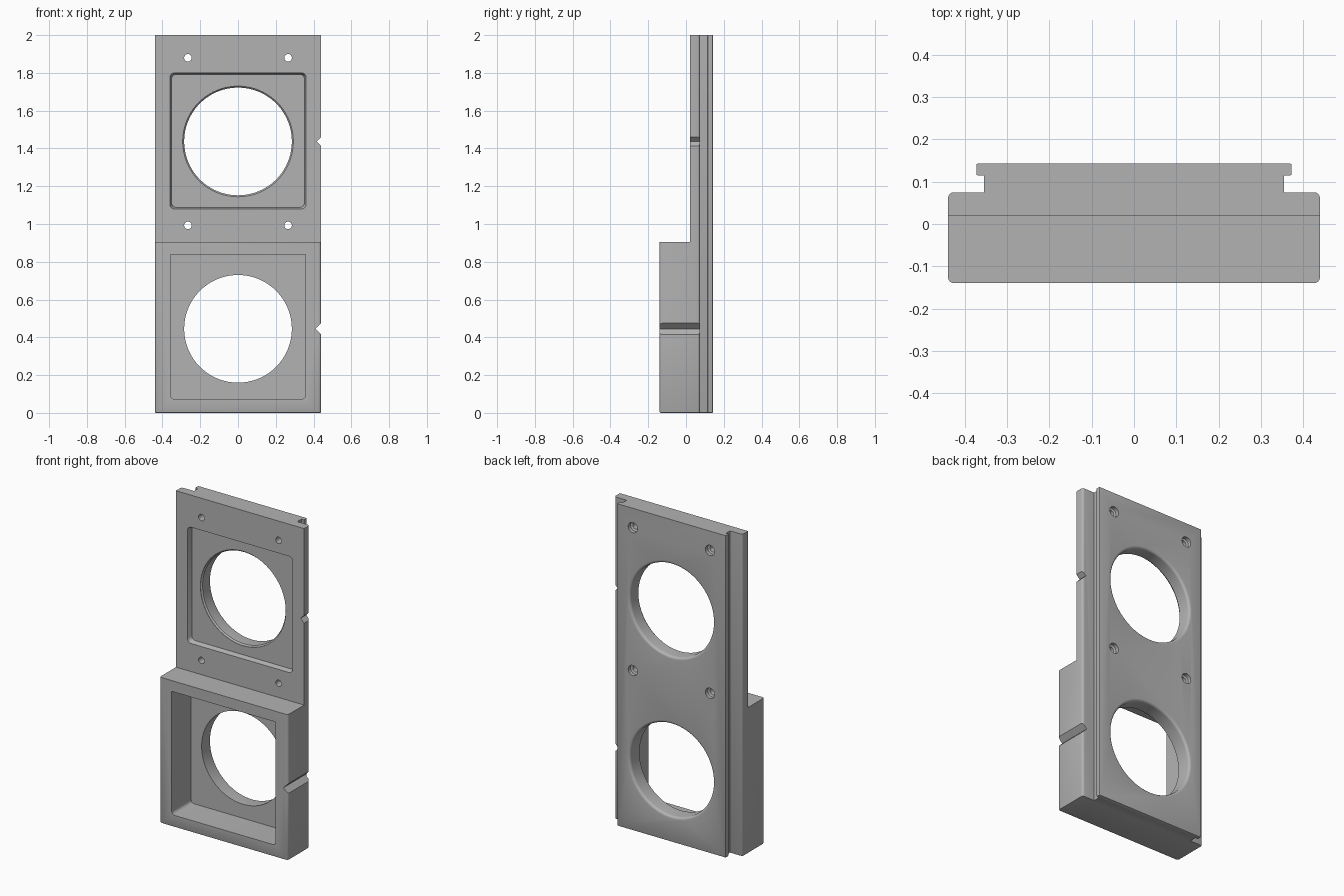
import bpy
import bmesh
from math import sin, cos, pi
from mathutils import Vector

old = bpy.data.objects.get("Cube")
if old:
    bpy.data.objects.remove(old, do_unlink=True)

grey = bpy.data.materials.new("plain grey")
grey.use_nodes = True
colour = (0.45, 0.45, 0.45, 1)
grey.diffuse_color = colour
grey.node_tree.nodes["Principled BSDF"].inputs["Base Color"].default_value = colour


def loft(name, loops):
    """Closed solid through matching loops of points."""
    bm = bmesh.new()
    rings = [[bm.verts.new(p) for p in loop] for loop in loops]
    n = len(rings[0])
    for a, b in zip(rings, rings[1:]):
        for i in range(n):
            j = (i + 1) % n
            bm.faces.new((a[i], a[j], b[j], b[i]))
    bm.faces.new(rings[0])
    bm.faces.new(rings[-1])
    bmesh.ops.recalc_face_normals(bm, faces=bm.faces)
    mesh = bpy.data.meshes.new(name)
    bm.to_mesh(mesh)
    bm.free()
    mesh.materials.append(grey)
    obj = bpy.data.objects.new(name, mesh)
    bpy.context.collection.objects.link(obj)
    return obj


def rounded(corners, steps=4):
    """Round each (x, y, radius) corner of a polygon."""
    out = []
    for i, (x, y, r) in enumerate(corners):
        p = Vector((x, y))
        if not r:
            out.append(p)
            continue
        a = p + (Vector(corners[i - 1][:2]) - p).normalized() * r
        b = p + (Vector(corners[(i + 1) % len(corners)][:2]) - p).normalized() * r
        centre = a + b - p
        for k in range(steps + 1):
            t = k / steps * pi / 2
            out.append(centre + (a - centre) * cos(t) + (b - centre) * sin(t))
    return out


def upright(points, y):
    return [(p[0], y, p[1]) for p in points]


def cut(body, cutter):
    cutter.hide_render = True
    mod = body.modifiers.new("cut", 'BOOLEAN')
    mod.operation = 'DIFFERENCE'
    mod.solver = 'EXACT'
    mod.object = cutter
    bpy.context.view_layer.objects.active = body
    bpy.ops.object.modifier_apply(modifier=mod.name)
    bpy.data.objects.remove(cutter, do_unlink=True)


def round_cutter(name, x, z, steps, sides):
    """Turned cutter along y from (y, radius) steps."""
    return loft(name, [[(x + r * cos(2 * pi * i / sides), y, z + r * sin(2 * pi * i / sides))
                        for i in range(sides)] for y, r in steps])


def pocket(name, half, low, high, r_low, r_high, front, floor, flare):
    def outline(g):
        return rounded([(-half - g, low - g, r_low), (half + g, low - g, r_low),
                        (half + g, high + g, r_high), (-half - g, high + g, r_high)])
    return loft(name, [upright(outline(flare), front), upright(outline(0), floor)])


# Rail cross-section: wide block, narrow neck and back flange
half = [(0.44, -0.14, 0.014), (0.44, 0.075, 0.014), (0.355, 0.075, 0),
        (0.355, 0.115, 0), (0.373, 0.115, 0.004), (0.373, 0.143, 0.004)]
section = rounded(half + [(-x, y, r) for x, y, r in reversed(half)])
body = loft("mounting_bracket", [[(p.x, p.y, z) for p in section] for z in (0, 2)])

# Soft bottom rim
bm = bmesh.new()
bm.from_mesh(body.data)
rim = [e for e in bm.edges if all(v.co.z < 0.001 for v in e.verts)]
bmesh.ops.bevel(bm, geom=rim, offset=0.006, segments=2, profile=0.5, affect='EDGES')
bm.to_mesh(body.data)
bm.free()

# Thin upper half
step = [(-0.6, 0.905), (0.6, 0.905), (0.6, 2.2), (-0.6, 2.2)]
cut(body, loft("upper_step_cutter", [upright(step, -0.3), upright(step, 0.02)]))

# Square recesses
floor = 0.05
cut(body, pocket("upper_recess_cutter", 0.352, 1.088, 1.792, 0.025, 0.025, 0.02 - 0.001, floor, 0.009))
cut(body, pocket("lower_recess_cutter", 0.357, 0.073, 0.838, 0.02, 0, -0.16, floor, 0))

# Large round openings with softened back rims
radius, fillet, back = 0.285, 0.016, 0.143
back_rim = [(back - fillet + fillet * sin(t), radius + fillet * (1 - cos(t)))
            for t in (k * pi / 10 for k in range(6))] + [(0.2, radius + fillet)]
cut(body, round_cutter("lower_opening_cutter", 0, 0.445, [(0, radius)] + back_rim, 96))
cut(body, round_cutter("upper_opening_cutter", 0, 1.437,
                       [(0, 0.293), (floor + 0.002, 0.293), (floor + 0.01, radius)] + back_rim, 96))

# Screw holes, countersunk at the back
for x in (-0.265, 0.265):
    for z in (0.993, 1.88):
        cut(body, round_cutter("screw_hole_cutter", x, z,
                               [(-0.05, 0.02), (0.115, 0.02), (0.12, 0.032), (0.2, 0.032)], 24))

# V notches on the left edge
for z, deep in ((0.445, 0.03), (1.437, 0.024)):
    vee = [(0.44 - deep, z), (0.46, z - deep - 0.02), (0.46, z + deep + 0.02)]
    cut(body, loft("notch_cutter", [upright(vee, -0.3), upright(vee, 0.1)]))

bpy.ops.object.select_all(action='DESELECT')
body.select_set(True)
bpy.context.view_layer.objects.active = body
bpy.ops.object.shade_smooth_by_angle(angle=0.6)
